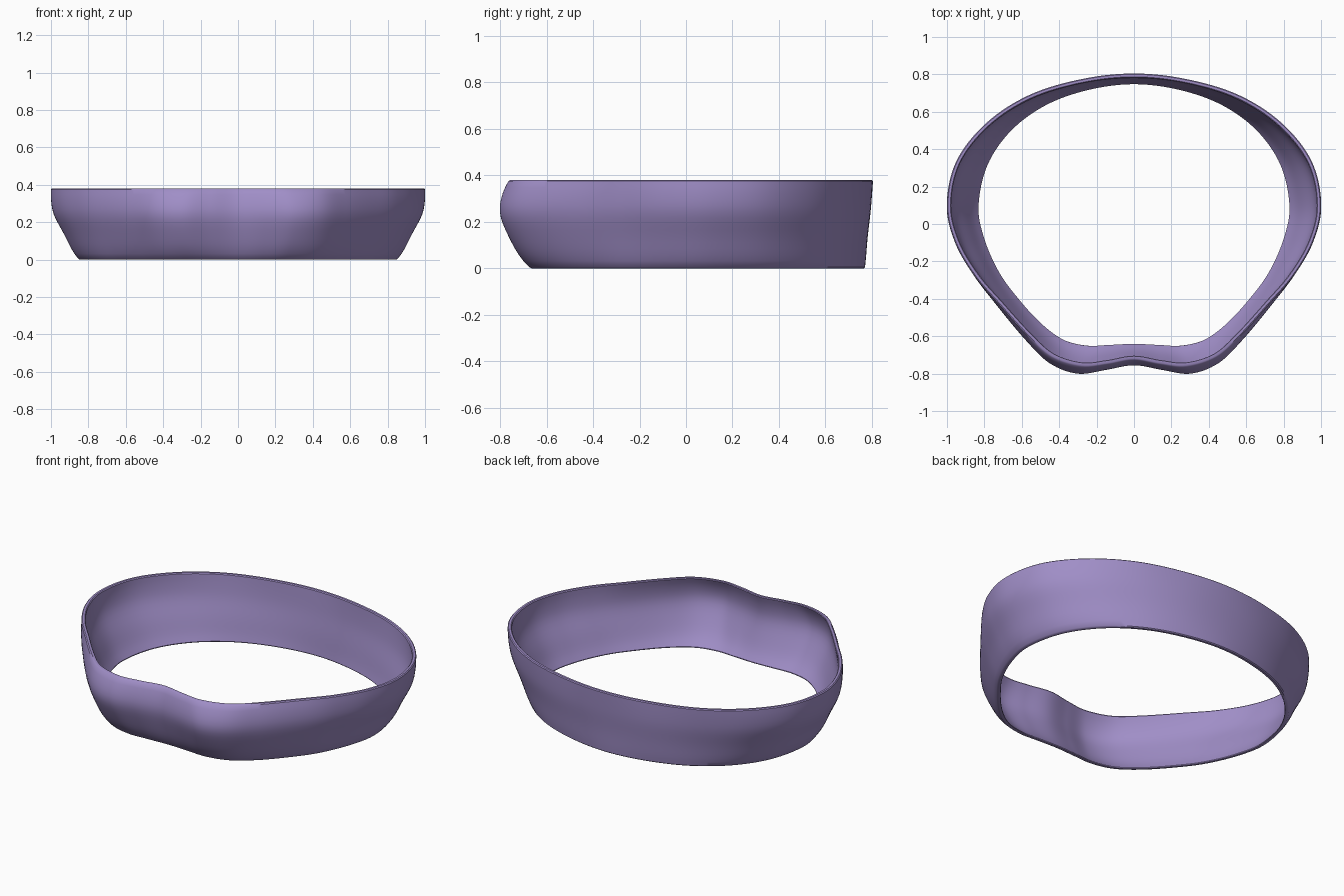
import bpy, bmesh, math
from mathutils import Vector

if "Cube" in bpy.data.objects:
    bpy.data.objects.remove(bpy.data.objects["Cube"])

# Right half outlines of the outer wall, back to front
BOTTOM = [(0, .77), (.25, .738), (.48, .655), (.67, .515), (.80, .325), (.85, .10), (.82, -.08),
          (.74, -.265), (.635, -.41), (.51, -.545), (.385, -.635), (.255, -.668), (.13, -.665), (0, -.66)]
MIDDLE = [(0, .797), (.28, .77), (.55, .683), (.78, .537), (.94, .335), (.993, .10), (.95, -.10),
          (.85, -.28), (.73, -.44), (.58, -.62), (.45, -.745), (.30, -.80), (.15, -.78), (0, -.755)]
TOP = [(0, .805), (.28, .775), (.56, .69), (.79, .54), (.95, .335), (1, .10), (.955, -.10),
       (.85, -.28), (.72, -.43), (.57, -.595), (.44, -.71), (.28, -.76), (.14, -.748), (0, -.725)]
H, ZM, WALL, EDGE, STEPS = .38, .27, .023, .005, 8


def smooth_loop(half):
    """Mirror a half outline and run a closed Catmull-Rom curve through it."""
    p = [Vector(c) for c in half] + [Vector((-x, y)) for x, y in half[-2:0:-1]]
    n, out = len(p), []
    for i in range(n):
        a, b, c, d = (p[(i + k) % n] for k in (-1, 0, 1, 2))
        for s in range(STEPS):
            t = s / STEPS
            out.append(.5 * (2 * b + (c - a) * t + (2 * a - 5 * b + 4 * c - d) * t * t
                             + (3 * b - a - 3 * c + d) * t ** 3))
    return out


loops = [smooth_loop(h) for h in (BOTTOM, MIDDLE, TOP)]
N = len(loops[0])


def ring(z, inset):
    """Outline at height z, moved inwards by inset."""
    w0 = (z - ZM) * (z - H) / (ZM * H)
    w1 = z * (z - H) / (ZM * (ZM - H))
    w2 = z * (z - ZM) / (H * (H - ZM))
    if z < ZM:  # straighten the lower flare
        k = .1 * math.sin(math.pi * z / ZM) ** 2
        w0, w1 = w0 + k, w1 - k
    pts = [a * w0 + b * w1 + c * w2 for a, b, c in zip(*loops)]
    out = []
    for i, p in enumerate(pts):
        t = (pts[(i + 1) % N] - pts[i - 1]).normalized()
        out.append((p.x + t.y * inset, p.y - t.x * inset, z))
    return out


# Wall section: up the outside, over the rim, down the inside
wall = [EDGE] + [EDGE + (H - 2 * EDGE) * i / 14 for i in range(1, 15)]
section = [(0, EDGE)] + [(z, 0) for z in wall] + [(H, EDGE), (H, WALL - EDGE)]
section += [(z, WALL) for z in reversed(wall)] + [(0, WALL - EDGE)]

bm = bmesh.new()
rows = [[bm.verts.new(c) for c in ring(z, i)] for z, i in section]
for r, row in enumerate(rows):
    nxt = rows[(r + 1) % len(rows)]
    for i in range(N):
        j = (i + 1) % N
        bm.faces.new((row[i], row[j], nxt[j], nxt[i]))
bmesh.ops.recalc_face_normals(bm, faces=bm.faces)
mesh = bpy.data.meshes.new("contoured_band")
bm.to_mesh(mesh)
bm.free()

# Contoured band
band = bpy.data.objects.new("contoured_band", mesh)
bpy.context.collection.objects.link(band)
mat = bpy.data.materials.new("soft_purple")
mat.diffuse_color = (.35, .27, .57, 1)
mat.use_nodes = True
mat.node_tree.nodes["Principled BSDF"].inputs["Base Color"].default_value = mat.diffuse_color
mesh.materials.append(mat)
bpy.context.view_layer.objects.active = band
band.select_set(True)
bpy.ops.object.shade_smooth_by_angle(angle=math.radians(35))
